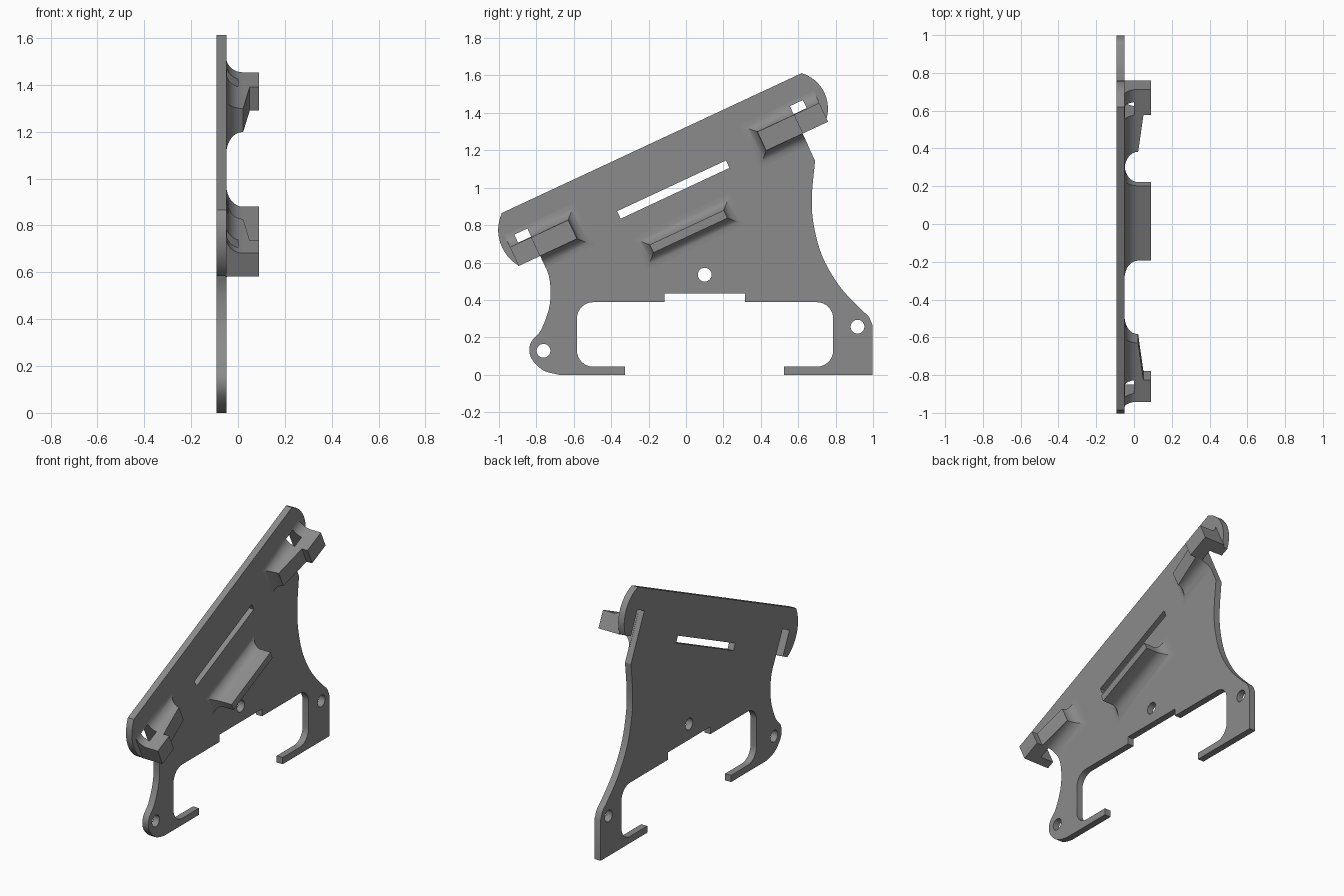
import bpy, bmesh, math
from mathutils import Matrix, Vector

if "Cube" in bpy.data.objects:
    bpy.data.objects.remove(bpy.data.objects["Cube"])

TILT = math.radians(25)
C, S = math.cos(TILT), math.sin(TILT)
BACK, FACE, TOP = -0.0925, -0.05, 0.09   # plate back, plate face, clip tips (x)
MID = 0.357                              # centre of the tilted edge
R = 0.07                                 # fillet radius

gray = bpy.data.materials.new("gray plastic")
gray.diffuse_color = (0.26, 0.26, 0.26, 1)
gray.use_nodes = True
gray.node_tree.nodes["Principled BSDF"].inputs["Base Color"].default_value = gray.diffuse_color


def tilt(u, v):
    """Tilted coordinates (along, across the sloping edge) to (y, z)."""
    return (C * u - S * v, S * u + C * v)


def arc(a, m, b, n=12):
    """Circular arc from a through m to b."""
    (ax, ay), (bx, by), (cx, cy) = a, m, b
    d = 2 * (ax * (by - cy) + bx * (cy - ay) + cx * (ay - by))
    a2, b2, c2 = ax * ax + ay * ay, bx * bx + by * by, cx * cx + cy * cy
    ox = (a2 * (by - cy) + b2 * (cy - ay) + c2 * (ay - by)) / d
    oy = (a2 * (cx - bx) + b2 * (ax - cx) + c2 * (bx - ax)) / d
    r = math.hypot(ax - ox, ay - oy)
    t0 = math.atan2(ay - oy, ax - ox)
    t1 = math.atan2(cy - oy, cx - ox)
    sweep = (t1 - t0 + math.pi) % (2 * math.pi) - math.pi
    return [(ox + r * math.cos(t0 + sweep * i / n),
             oy + r * math.sin(t0 + sweep * i / n)) for i in range(n + 1)]


def corner(cx, cy, r, start, end, n=8):
    return [(cx + r * math.cos(math.radians(start + (end - start) * i / n)),
             cy + r * math.sin(math.radians(start + (end - start) * i / n)))
            for i in range(n + 1)]


def smooth(pts, n=5):
    """Catmull-Rom curve through the points."""
    p = [Vector(q) for q in pts]
    p = [2 * p[0] - p[1]] + p + [2 * p[-1] - p[-2]]
    out = []
    for a, b, c, d in zip(p, p[1:], p[2:], p[3:]):
        for i in range(n):
            t = i / n
            out.append(tuple(0.5 * (2 * b + (c - a) * t + (2 * a - 5 * b + 4 * c - d) * t * t
                                    + (3 * b - a - 3 * c + d) * t ** 3)))
    return out + [tuple(pts[-1])]


def finish(obj):
    obj.data.materials.clear()
    obj.data.materials.append(gray)
    bpy.ops.object.select_all(action='DESELECT')
    obj.select_set(True)
    bpy.context.view_layer.objects.active = obj
    bpy.ops.object.shade_smooth_by_angle(angle=math.radians(30))


# Plate outline in (y, z), clockwise from the upper right corner
outline = [tilt(*p) for p in arc((1.242, 1.2), (1.308, 1.057), (1.245, 0.908))]
outline += [tilt(1.187, 0.908), tilt(1.187, 1.067), tilt(1.11, 1.067)]
outline += smooth([(0.69, 1.144), (0.673, 0.95), (0.683, 0.80), (0.73, 0.63),
                   (0.82, 0.475), (0.93, 0.355), (0.975, 0.313), (0.998, 0.262)])
outline += [(0.998, 0), (0.525, 0), (0.525, 0.043)]
outline += corner(0.70, 0.13, 0.087, -90, 0) + corner(0.70, 0.301, 0.087, 0, 90)
outline += [(0.315, 0.388), (0.315, 0.435), (-0.115, 0.435), (-0.115, 0.388)]
outline += corner(-0.496, 0.301, 0.087, 90, 180) + corner(-0.496, 0.13, 0.087, 180, 270)
outline += [(-0.325, 0.043), (-0.325, 0)]
outline += smooth([(-0.68, 0), (-0.76, 0.022), (-0.82, 0.077), (-0.838, 0.13),
                   (-0.825, 0.18), (-0.778, 0.235), (-0.737, 0.337), (-0.724, 0.43),
                   (-0.735, 0.535), tilt(-0.438, 0.91)])
outline += [tilt(-0.438, 1.067), tilt(-0.515, 1.067), tilt(-0.515, 0.908)]
outline += [tilt(*p) for p in arc((-0.565, 0.908), (-0.603, 1.05), (-0.527, 1.2))]

# Long slot and the three screw holes
holes = [[tilt(*p) for p in ((0.036, 0.904), (0.678, 0.904), (0.678, 0.948), (0.036, 0.948))]]
holes += [corner(y, z, 0.037, 0, 345, 23) for y, z in ((-0.762, 0.128), (0.1, 0.535), (0.917, 0.257))]

curve = bpy.data.curves.new("plate", 'CURVE')
curve.dimensions = '2D'
curve.fill_mode = 'BOTH'
curve.extrude = (FACE - BACK) / 2
for loop in [outline] + holes:
    spline = curve.splines.new('POLY')
    spline.points.add(len(loop) - 1)
    for point, (y, z) in zip(spline.points, loop):
        point.co = (y, z, 0, 1)
    spline.use_cyclic_u = True
plate = bpy.data.objects.new("plate", curve)
bpy.context.collection.objects.link(plate)
plate.matrix_world = Matrix(((0, 0, 1, (FACE + BACK) / 2), (1, 0, 0, 0), (0, 1, 0, 0), (0, 0, 0, 1)))
bpy.context.view_layer.objects.active = plate
plate.select_set(True)
bpy.ops.object.convert(target='MESH')
finish(bpy.context.view_layer.objects.active)


def boss(name, u0, u1, v0, v1, x0, x1, flare):
    """Block on the plate; flare = which of the sides u0, u1, v0, v1 have a fillet.
    Its outer face slopes from height x0 at u0 to x1 at u1."""
    bm = bmesh.new()
    rings = []
    steps = 8
    levels = [(FACE - 0.005, R)]
    for i in range(steps + 1):
        a = math.pi / 2 * i / steps
        levels.append((FACE + R * (1 - math.cos(a)), R * (1 - math.sin(a))))
    levels.append((None, 0))
    for x, d in levels:
        a, b, c, e = (d * f for f in flare)
        quad = [(u0 - a, v0 - c, x0), (u1 + b, v0 - c, x1), (u1 + b, v1 + e, x1), (u0 - a, v1 + e, x0)]
        rings.append([bm.verts.new((top if x is None else x, *tilt(u, v))) for u, v, top in quad])
    for lo, hi in zip(rings, rings[1:]):
        for i in range(4):
            j = (i + 1) % 4
            bm.faces.new((lo[i], lo[j], hi[j], hi[i]))
    bm.faces.new(rings[0][::-1])
    bm.faces.new(rings[-1])
    bmesh.ops.remove_doubles(bm, verts=bm.verts, dist=1e-5)
    bmesh.ops.recalc_face_normals(bm, faces=bm.faces)
    mesh = bpy.data.meshes.new(name)
    bm.to_mesh(mesh)
    bm.free()
    obj = bpy.data.objects.new(name, mesh)
    bpy.context.collection.objects.link(obj)
    finish(obj)
    return obj


# Middle rib, filleted all round
boss("middle_rib", 0.118, 0.555, 0.665, 0.712, TOP, TOP, (1, 1, 1, 1))

# End clips: sloping arm plus a taller hook bridging the open notch
for side, label in ((1, "upper"), (-1, "lower")):
    def span(a, b):
        return sorted((MID + side * a, MID + side * b))
    arm_x = (0.022, 0.05) if side > 0 else (0.05, 0.022)
    arm_flare = (1, 0, 1, 1) if side > 0 else (0, 1, 1, 1)
    inner = 0.538 if side > 0 else 0.578
    outer = 0.753 if side > 0 else 0.795
    hook_end = 0.903 if side > 0 else 0.922
    boss(label + "_clip_arm", *span(inner, outer), 0.905, 1.016, *arm_x, arm_flare)
    hook = boss(label + "_clip_hook", *span(outer, hook_end), 0.905, 1.016, TOP, TOP, (0, 0, 0, 1))
    # Notch under the hook
    u0, u1 = span(outer - 0.02, outer + 0.077)
    y, z = tilt((u0 + u1) / 2, 0.967)
    bpy.ops.mesh.primitive_cube_add(size=1, location=(-0.1, y, z), rotation=(TILT, 0, 0))
    cutter = bpy.context.object
    cutter.name = label + "_notch_cutter"
    cutter.scale = (0.2, u1 - u0, 0.2)
    cutter.hide_render = True
    cutter.hide_set(True)
    cut = hook.modifiers.new("notch", 'BOOLEAN')
    cut.operation = 'DIFFERENCE'
    cut.solver = 'EXACT'
    cut.object = cutter
